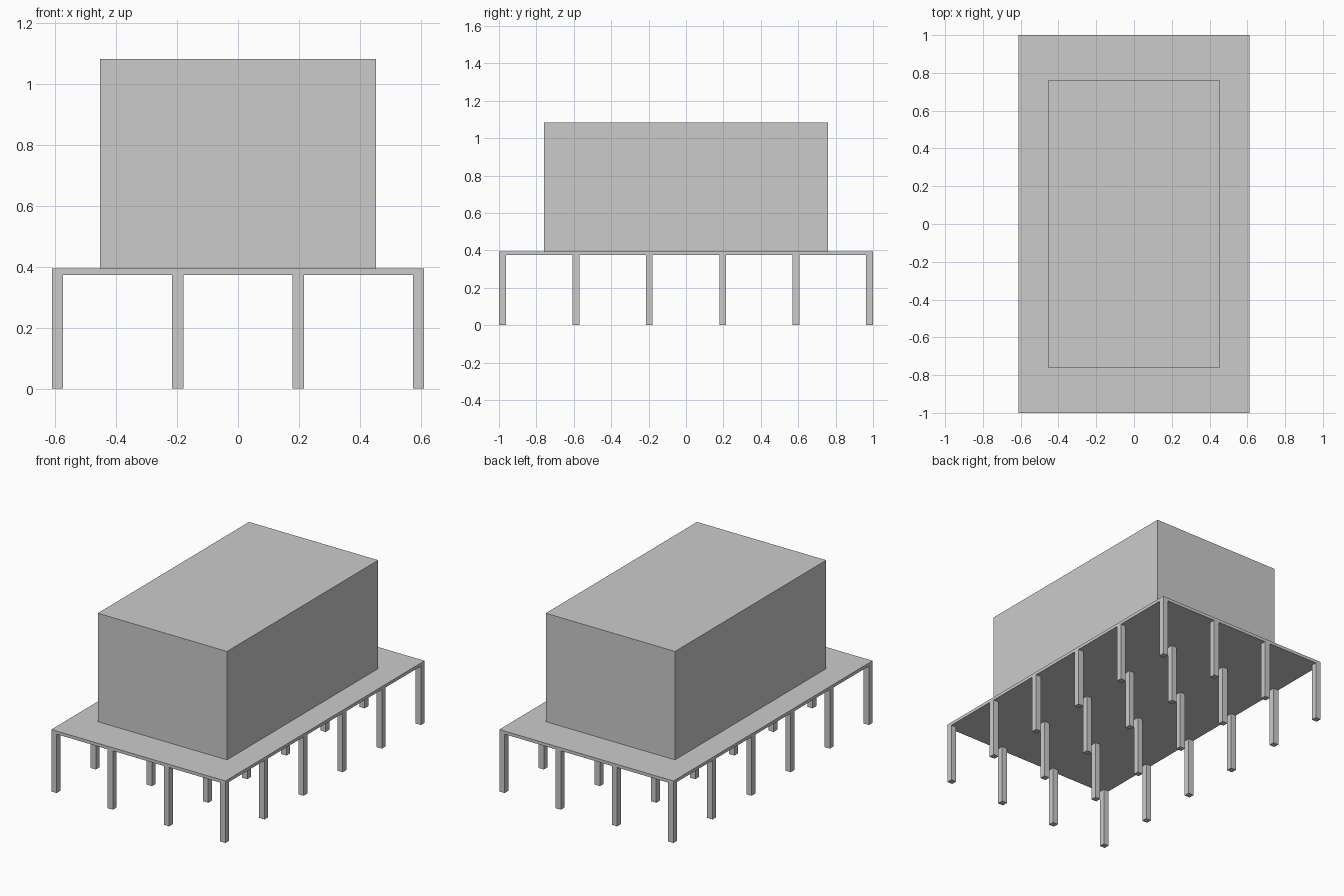
import bpy

if "Cube" in bpy.data.objects:
    bpy.data.objects.remove(bpy.data.objects["Cube"])


def box(name, x, y, z0, z1, sx, sy):
    """Axis-aligned block centred on x, y and spanning z0 to z1."""
    bpy.ops.mesh.primitive_cube_add(size=1, location=(x, y, (z0 + z1) / 2))
    ob = bpy.context.object
    ob.name = name
    ob.scale = (sx, sy, z1 - z0)
    bpy.ops.object.transform_apply(location=False, rotation=False, scale=True)
    return ob


WIDTH, LENGTH = 1.223, 2.0
DECK_BOTTOM, DECK_TOP, ROOF = 0.374, 0.394, 1.083
LEG = 0.037

# Raised deck and the block standing on it
box("deck", 0, 0, DECK_BOTTOM, DECK_TOP, WIDTH, LENGTH)
box("main_block", 0, 0, DECK_TOP, ROOF, 0.908, 1.518)

# Grid of 4 x 6 support posts, flush with the deck edges
COLS, ROWS = 4, 6
for i in range(COLS):
    for j in range(ROWS):
        x = (i / (COLS - 1) - 0.5) * (WIDTH - LEG)
        y = (j / (ROWS - 1) - 0.5) * (LENGTH - LEG)
        box(f"post_{i + 1}_{j + 1}", x, y, 0, DECK_BOTTOM, LEG, LEG)
